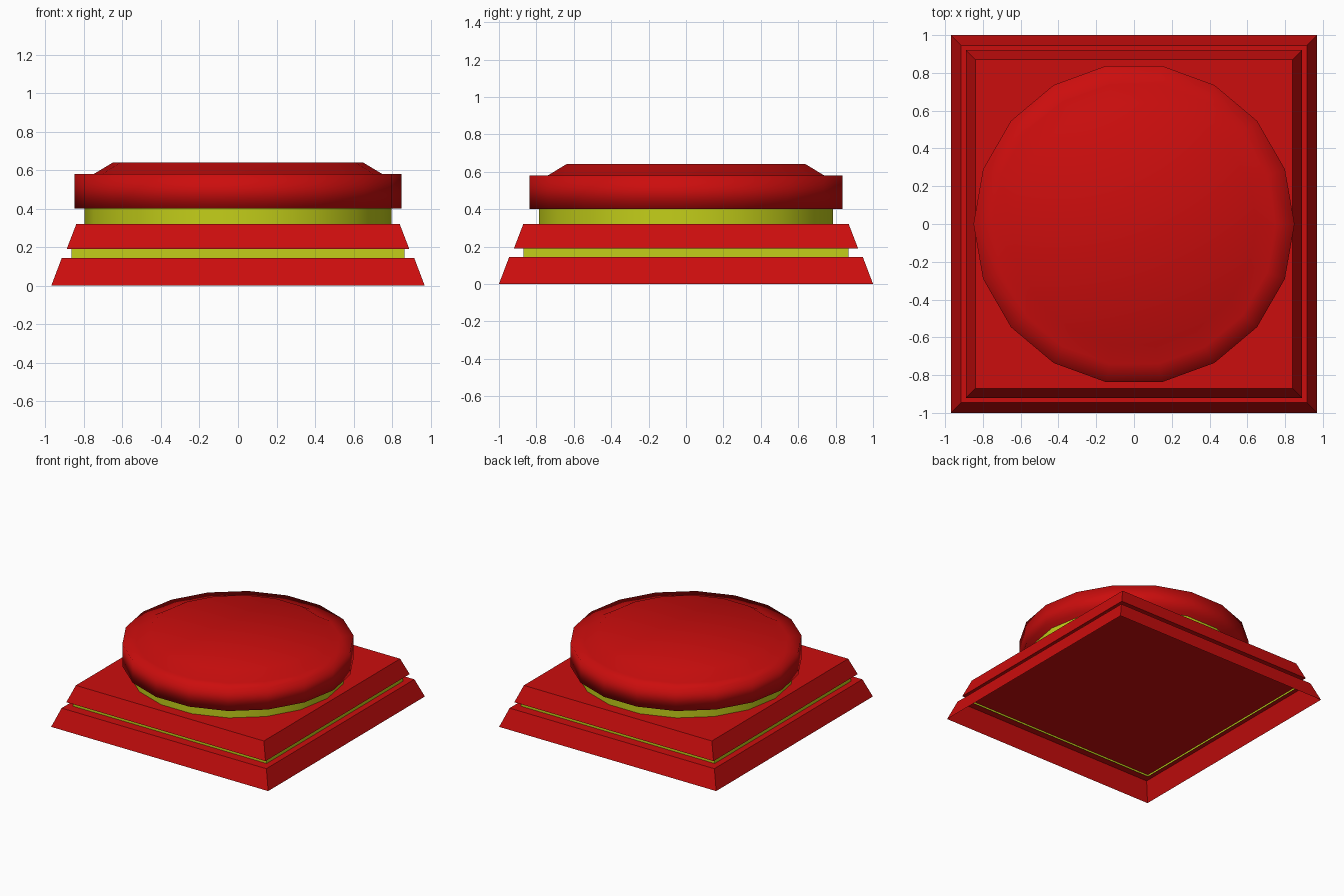
import bpy, bmesh
from math import cos, sin, tau

if "Cube" in bpy.data.objects:
    bpy.data.objects.remove(bpy.data.objects["Cube"])


def material(name, color):
    m = bpy.data.materials.new(name)
    m.diffuse_color = color
    m.use_nodes = True
    m.node_tree.nodes["Principled BSDF"].inputs["Base Color"].default_value = m.diffuse_color
    return m


RED = material("red", (0.6, 0.004, 0.004, 1))
LIME = material("lime", (0.55, 0.62, 0.01, 1))
SIDES = 18


def ring_rect(x, y, z):
    return [(-x, -y, z), (x, -y, z), (x, y, z), (-x, y, z)]


def ring_round(r, z):
    return [(r * cos(tau * i / SIDES), r * sin(tau * i / SIDES), z) for i in range(SIDES)]


def loft(name, rings, mat, bottom=False, top=False, smooth=False):
    """Join a stack of rings with side faces, optionally capping the ends."""
    bm = bmesh.new()
    loops = [[bm.verts.new(p) for p in ring] for ring in rings]
    for a, b in zip(loops, loops[1:]):
        n = len(a)
        for i in range(n):
            j = (i + 1) % n
            bm.faces.new((a[i], a[j], b[j], b[i]))
    if bottom:
        bm.faces.new(loops[0][::-1])
    if top:
        bm.faces.new(loops[-1])
    for f in bm.faces:
        f.smooth = smooth
    mesh = bpy.data.meshes.new(name)
    bm.to_mesh(mesh)
    bm.free()
    mesh.materials.append(mat)
    ob = bpy.data.objects.new(name, mesh)
    bpy.context.collection.objects.link(ob)
    return ob


# Two tapered square tiers; the lower one is hollow underneath
loft("lower_tier", [ring_rect(0.97, 1.0, 0), ring_rect(0.915, 0.945, 0.145)], RED, top=True)
loft("upper_tier", [ring_rect(0.89, 0.92, 0.19), ring_rect(0.84, 0.87, 0.32)], RED,
     bottom=True, top=True)

# Recessed square band between the tiers, its lower edge poking through
loft("square_band", [ring_rect(0.865, 0.87, 0.13), ring_rect(0.865, 0.87, 0.2)], LIME)

# Round neck under the cap
neck = loft("round_neck", [ring_round(0.797, 0.31), ring_round(0.797, 0.41)], LIME, smooth=True)

# Round cap with a ledge and a low bevelled crown
cap = loft("round_cap", [ring_round(0.85, 0.40), ring_round(0.85, 0.58),
                         ring_round(0.75, 0.58), ring_round(0.65, 0.64)],
           RED, bottom=True, top=True, smooth=True)
